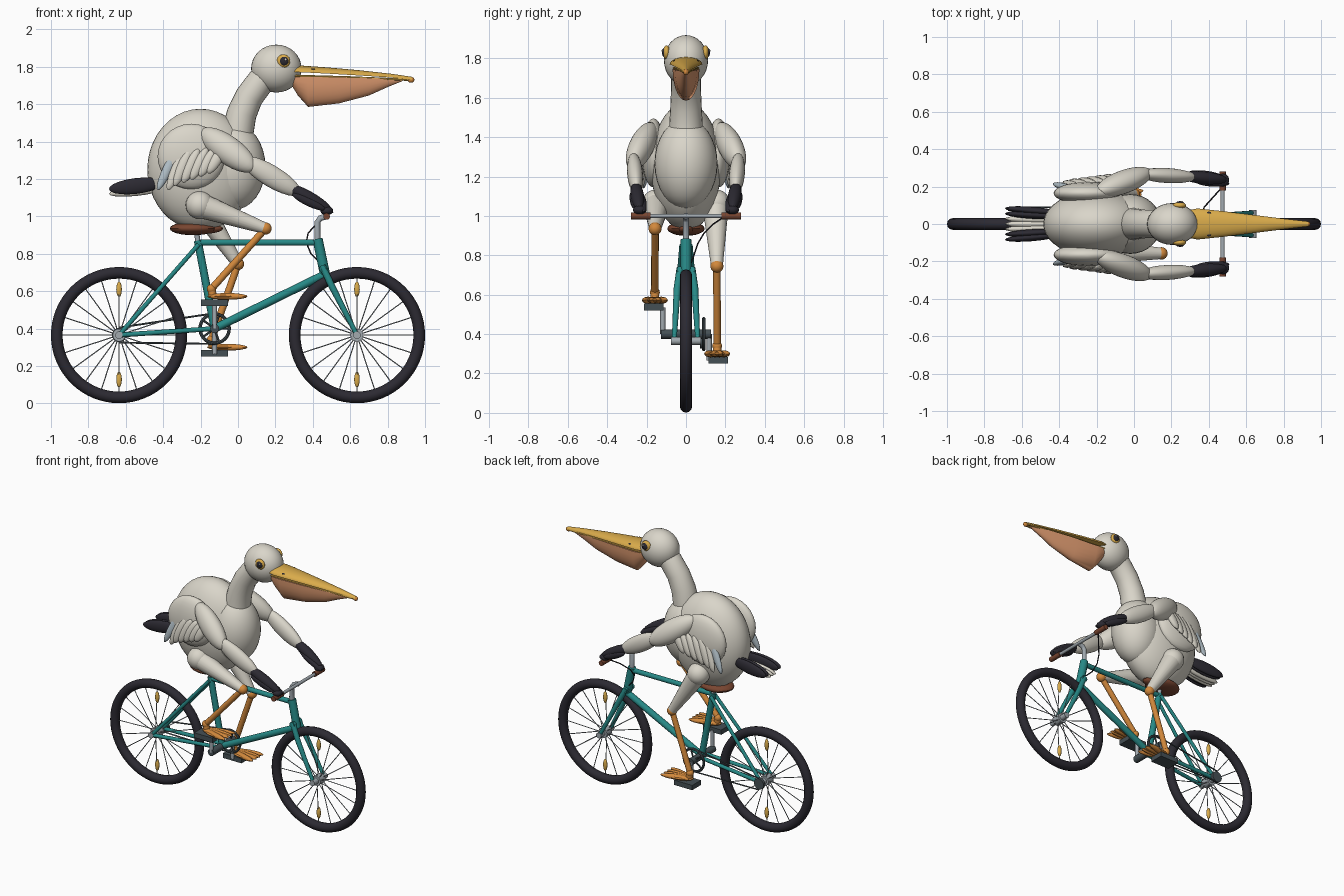
import bpy, bmesh, math
from mathutils import Vector as V, Matrix

if "Cube" in bpy.data.objects:
    bpy.data.objects.remove(bpy.data.objects["Cube"])

def colour(name, r, g, b):
    m = bpy.data.materials.new(name)
    m.diffuse_color = (r, g, b, 1)
    m.use_nodes = True
    m.node_tree.nodes["Principled BSDF"].inputs["Base Color"].default_value = m.diffuse_color
    return m

WHITE = colour("cream_plumage", 0.70, 0.67, 0.59)
BLACK = colour("charcoal", 0.025, 0.023, 0.032)
TEAL = colour("teal_paint", 0.02, 0.25, 0.24)
ORANGE = colour("orange_skin", 0.65, 0.25, 0.045)
AMBER = colour("amber_bill", 0.70, 0.41, 0.07)
POUCH = colour("peach_pouch", 0.76, 0.34, 0.17)
METAL = colour("grey_metal", 0.36, 0.40, 0.43)
BROWN = colour("brown_leather", 0.19, 0.06, 0.03)
BLUE = colour("pale_blue_feather", 0.44, 0.52, 0.57)
DARK = colour("dark_grey_rubber", 0.06, 0.08, 0.09)

def part(name, mat, *shapes):
    """Join several shapes into one object."""
    bm = bmesh.new()
    for s in shapes:
        s(bm)
    bmesh.ops.recalc_face_normals(bm, faces=bm.faces[:])
    for f in bm.faces:
        f.smooth = True
    for e in bm.edges:
        e.smooth = e.calc_face_angle(0) < math.radians(40)
    me = bpy.data.meshes.new(name)
    bm.to_mesh(me)
    bm.free()
    me.materials.append(mat)
    ob = bpy.data.objects.new(name, me)
    bpy.context.collection.objects.link(ob)
    return ob

def skin(bm, rings, closed=False):
    """Bridge equal rings of points; cap the ends unless closed."""
    vs = [[bm.verts.new(p) for p in r] for r in rings]
    n = len(vs[0])
    for i in range(len(vs) - (0 if closed else 1)):
        a, b = vs[i], vs[(i + 1) % len(vs)]
        for k in range(n):
            bm.faces.new((a[k], a[(k + 1) % n], b[(k + 1) % n], b[k]))
    if not closed:
        bm.faces.new(vs[0][::-1])
        bm.faces.new(vs[-1])

def tube(pts, radii, n=12):
    pts = [V(p) for p in pts]
    if not isinstance(radii, (list, tuple)):
        radii = [radii] * len(pts)
    def make(bm):
        rings = []
        for i, p in enumerate(pts):
            t = (pts[min(i + 1, len(pts) - 1)] - pts[max(i - 1, 0)]).normalized()
            ref = V((0, 1, 0)) if abs(t.y) < 0.9 else V((1, 0, 0))
            u = t.cross(ref).normalized()
            w = t.cross(u)
            rings.append([p + radii[i] * (math.cos(a) * u + math.sin(a) * w)
                          for a in (math.tau * k / n for k in range(n))])
        skin(bm, rings)
    return make

def ball(c, r, seg=24):
    r = (r, r, r) if isinstance(r, (int, float)) else r
    return lambda bm: bmesh.ops.create_uvsphere(
        bm, u_segments=seg, v_segments=seg // 2, radius=1,
        matrix=Matrix.Translation(c) @ Matrix.Diagonal((*r, 1)))

def feather(a, b, wide, thick, seg=20):
    """Ellipsoid stretched from a to b, thin sideways."""
    a, b = V(a), V(b)
    x = (b - a).normalized()
    z = x.cross(V((0, 1, 0))).normalized()
    y = z.cross(x)
    rot = Matrix((x, y, z)).transposed().to_4x4()
    m = Matrix.Translation((a + b) / 2) @ rot @ Matrix.Diagonal(((b - a).length / 2, thick, wide, 1))
    return lambda bm: bmesh.ops.create_uvsphere(bm, u_segments=seg, v_segments=seg // 2, radius=1, matrix=m)

def hoop(c, R, r, n=48, m=12):
    """Torus in the x-z plane."""
    def make(bm):
        skin(bm, [[(c[0] + (R + r * math.cos(q)) * math.cos(p), c[1] + r * math.sin(q),
                    c[2] + (R + r * math.cos(q)) * math.sin(p))
                   for q in (math.tau * j / m for j in range(m))]
                  for p in (math.tau * i / n for i in range(n))], True)
    return make

def box(c, s):
    return lambda bm: bmesh.ops.create_cube(bm, size=1, matrix=Matrix.Translation(c) @ Matrix.Diagonal((*s, 1)))

def half_loft(stations, n=14):
    """Half-ellipse sections: x, half width, base z, height (negative hangs)."""
    return lambda bm: skin(bm, [[(x, w * math.cos(math.pi * k / n), z + h * math.sin(math.pi * k / n))
                                 for k in range(n + 1)] for x, w, z, h in stations])

# Wheels
AX = 0.365
for name, x in (("rear", -0.636), ("front", 0.636)):
    part(name + "_tyre", BLACK, hoop((x, 0, AX), 0.333, 0.031, 64))
    dirs = [(math.cos(math.tau * i / 20), math.sin(math.tau * i / 20)) for i in range(20)]
    part(name + "_spokes", METAL, *[tube([(x, 0.02 * (-1) ** i, AX), (x + 0.31 * c, 0, AX + 0.31 * s)], 0.003, 6)
                                    for i, (c, s) in enumerate(dirs)])
    part(name + "_hub", METAL, tube([(x, -0.075, AX), (x, 0.075, AX)], 0.02),
         tube([(x, -0.03, AX), (x, 0.03, AX)], 0.034, 20))
    part(name + "_reflectors", AMBER, *[ball((x, 0, AX + d), (0.015, 0.012, 0.042), 16) for d in (-0.237, 0.245)])

# Frame
BB, SEAT, HEAD, CROWN = (-0.125, 0, 0.40), (-0.215, 0, 0.87), (0.425, 0, 0.88), (0.465, 0, 0.69)
part("frame", TEAL, tube([BB, SEAT], 0.021), tube([(-0.215, 0, 0.86), (0.43, 0, 0.86)], 0.017),
     tube([BB, CROWN], 0.022), tube([HEAD, CROWN], 0.027))
for s in (-1, 1):
    part("frame_stays", TEAL, tube([(-0.636, s * 0.062, AX), (-0.125, s * 0.03, 0.40)], 0.013),
         tube([(-0.636, s * 0.062, AX), (-0.21, s * 0.022, 0.85)], 0.012))
    part("fork_blade", TEAL, tube([(0.45, s * 0.03, 0.735), (0.50, s * 0.045, 0.63), (0.636, s * 0.06, AX)],
                                  [0.018, 0.018, 0.012]))
part("fork_crown", TEAL, tube([(0.456, -0.045, 0.72), (0.456, 0.045, 0.72)], 0.02))

# Saddle and handlebar
part("seat_post", METAL, tube([SEAT, (-0.225, 0, 0.94)], 0.014))
part("saddle", BROWN, ball((-0.24, 0, 0.935), (0.125, 0.095, 0.036)),
     feather((-0.25, 0, 0.93), (-0.08, 0, 0.935), 0.025, 0.04))
part("stem", METAL, tube([HEAD, (0.425, 0, 0.97), (0.44, 0, 0.99), (0.474, 0, 1.0)], 0.016))
part("handlebar", METAL, tube([(0.474, -0.27, 1.0), (0.474, 0.27, 1.0)], 0.011))
for s in (-1, 1):
    part("grip", BROWN, tube([(0.474, s * 0.18, 1.0), (0.474, s * 0.28, 1.0)], 0.018))
part("brake_cable", BLACK, tube([(0.474, 0.2, 1.0), (0.42, 0.14, 0.96), (0.375, 0.09, 0.91), (0.365, 0.06, 0.86),
                                 (0.39, 0.04, 0.80), (0.43, 0.025, 0.76)], 0.004, 6))

# Drivetrain
CY = 0.09
part("bottom_bracket", DARK, tube([(-0.125, -0.128, 0.40), (-0.125, 0.128, 0.40)], 0.024, 16))
part("chainring", DARK, hoop((-0.125, CY, 0.40), 0.078, 0.009, 36, 8),
     *[tube([(-0.125, CY, 0.40), (-0.125 + 0.078 * math.cos(a), CY, 0.40 + 0.078 * math.sin(a))], 0.006, 6)
       for a in (math.tau * i / 5 for i in range(5))])
part("rear_cog", DARK, tube([(-0.636, CY - 0.02, AX), (-0.636, CY, AX)], 0.038, 20))
part("chain", DARK, *[tube([(-0.636, CY, AX + d * 0.04), (-0.125, CY, 0.40 + d * 0.082)], 0.005, 6) for d in (-1, 1)])
for s, d in ((-1, 1), (1, -1)):
    z = 0.40 + d * 0.135
    part("crank", METAL, tube([(-0.125, s * 0.118, 0.40), (-0.125, s * 0.118, z)], 0.013))
    part("pedal", DARK, box((-0.125, s * 0.163, z + 0.003), (0.145, 0.098, 0.034)))

# Legs and webbed feet
for s, knee, fz in ((-1, (0.147, -0.157, 0.935), 0.572), (1, (0.0, 0.157, 0.745), 0.30)):
    y = s * 0.158
    hip, ankle = (-0.205, s * 0.15, 1.06), (-0.142, y, fz + 0.04)
    part("thigh", WHITE, ball(hip, 0.075), tube([hip, knee], [0.068, 0.03], 20))
    part("shin", ORANGE, tube([knee, ankle], 0.019), ball(knee, 0.033), ball(ankle, 0.025))
    part("foot", ORANGE, ball((-0.05, y, fz), (0.09, 0.06, 0.012)), tube([ankle, (-0.135, y, fz)], 0.022),
         *[feather((-0.165, y + 0.1 * k, fz), (0.052 - abs(k) * 0.03, y + k, fz), 0.018, 0.02, 16)
           for k in (-0.06, -0.02, 0.02, 0.06)])

# Body, neck and head
part("body", WHITE, ball((-0.2, 0, 1.25), (0.285, 0.178, 0.325), 40))
part("chest", WHITE, ball((-0.02, 0, 1.265), (0.167, 0.16, 0.23), 32))
part("neck", WHITE, tube([(-0.01, 0, 1.36), (0.0, 0, 1.46), (0.02, 0, 1.55), (0.06, 0, 1.64), (0.12, 0, 1.72),
                          (0.19, 0, 1.78)], [0.09, 0.085, 0.08, 0.076, 0.075, 0.075], 24))
part("head", WHITE, ball((0.205, 0, 1.79), (0.135, 0.112, 0.128), 32))
for s in (-1, 1):
    part("eye_ring", AMBER, ball((0.243, s * 0.099, 1.83), (0.036, 0.018, 0.036)))
    part("eye", BLACK, ball((0.246, s * 0.109, 1.83), (0.024, 0.013, 0.024)))
    part("eye_glint", WHITE, ball((0.254, s * 0.12, 1.838), (0.006, 0.004, 0.006), 12))
    part("nostril", BLACK, ball((0.40, s * 0.058, 1.787), (0.014, 0.008, 0.004), 12))
    part("lower_bill_edge", AMBER, tube([(0.28, s * 0.062, 1.752), (0.6, s * 0.04, 1.743), (0.91, s * 0.01, 1.73)], 0.006, 8))

# Bill
part("upper_bill", AMBER, half_loft([(0.27, 0.07, 1.772, 0.036), (0.34, 0.083, 1.77, 0.036), (0.48, 0.068, 1.763, 0.033),
                                     (0.65, 0.047, 1.753, 0.028), (0.82, 0.026, 1.742, 0.02), (0.93, 0.014, 1.73, 0.016)]))
part("bill_tip", ORANGE, ball((0.925, 0, 1.73), (0.018, 0.014, 0.016), 16))
part("throat_pouch", POUCH, half_loft([(0.27, 0.05, 1.748, -0.02), (0.32, 0.065, 1.746, -0.10), (0.375, 0.068, 1.745, -0.16),
                                       (0.54, 0.055, 1.742, -0.138), (0.70, 0.038, 1.738, -0.092),
                                       (0.80, 0.025, 1.736, -0.045), (0.88, 0.012, 1.733, -0.01)]))

# Wings reaching to the grips
for s in (-1, 1):
    part("folded_wing", WHITE, ball((-0.25, s * 0.165, 1.32), (0.18, 0.06, 0.175), 28))
    part("wing_feathers", WHITE, *[feather((-0.30 + 0.045 * i, s * (0.205 + 0.006 * i), 1.36 + 0.002 * i),
                                           (-0.385 + 0.045 * i, s * (0.225 + 0.006 * i), 1.145 + 0.017 * i), 0.03, 0.02, 16)
                                   for i in range(1, 6)] +
         [feather((-0.28, s * 0.2, 1.36), (-0.375, s * 0.225, 1.14), 0.03, 0.018, 16)])
    part("blue_feather", BLUE, feather((-0.32, s * 0.185, 1.37), (-0.43, s * 0.215, 1.14), 0.026, 0.018))
    part("upper_arm", WHITE, feather((-0.20, s * 0.17, 1.46), (0.09, s * 0.28, 1.25), 0.075, 0.062, 28))
    part("forearm", WHITE, feather((0.02, s * 0.268, 1.31), (0.335, s * 0.25, 1.12), 0.058, 0.04, 24))
    part("wing_hand", BLACK, feather((0.25, s * 0.258, 1.17), (0.50, s * 0.235, 1.03), 0.036, 0.034),
         feather((0.29, s * 0.275, 1.12), (0.47, s * 0.255, 1.035), 0.024, 0.02),
         feather((0.33, s * 0.225, 1.11), (0.51, s * 0.215, 1.02), 0.02, 0.02),
         ball((0.475, s * 0.235, 1.03), (0.034, 0.034, 0.024)))

# Tail fan
for j in range(-3, 4):
    outer = abs(j) >= 2
    z = 1.165 if outer else 1.135
    part("tail_feather", BLACK if outer else WHITE,
         feather((-0.40, j * 0.02, z + 0.015), (-0.69, j * 0.028, z - (0.02 if outer else 0.015)), 0.042 if outer else 0.026, 0.02))
